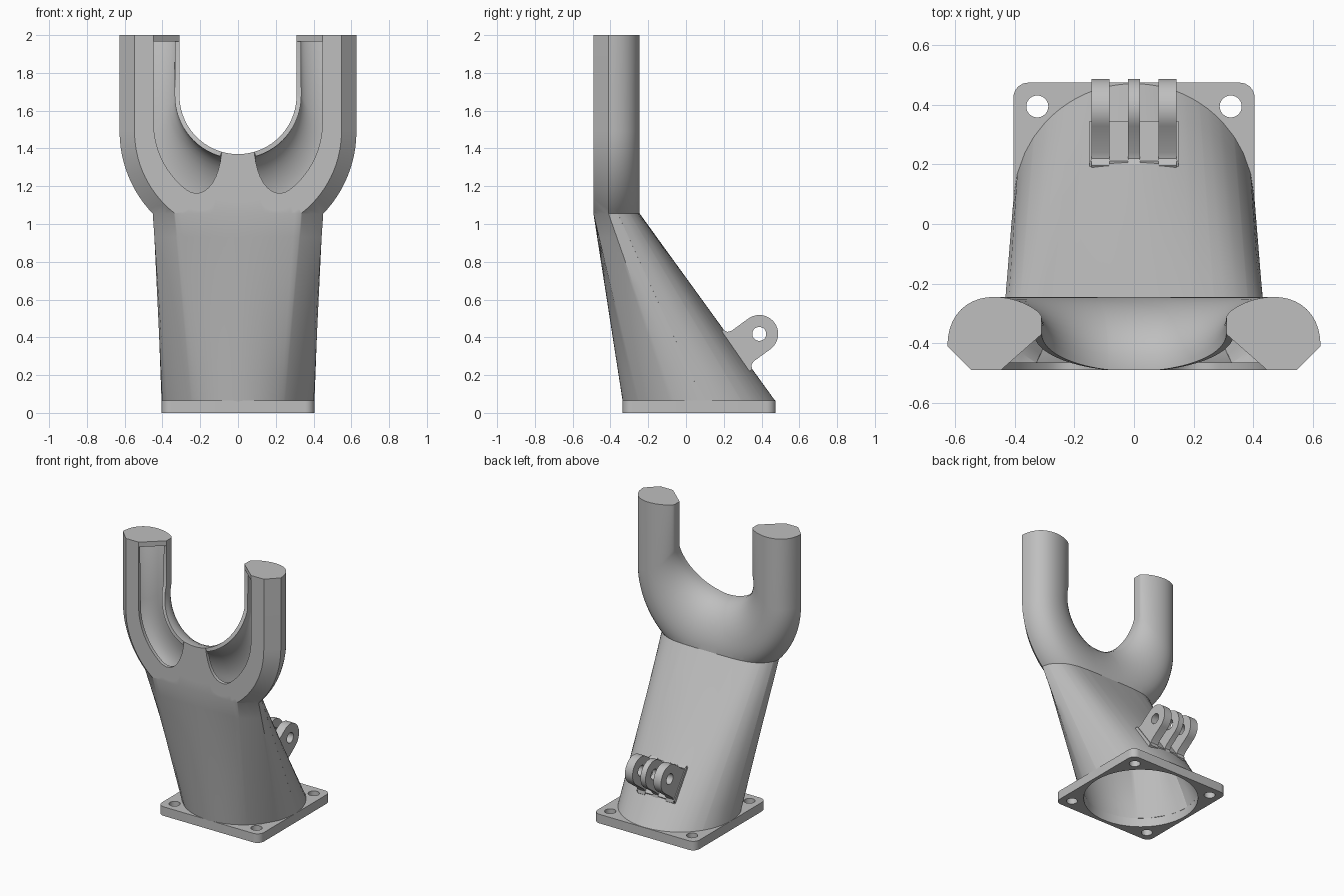
import bpy, bmesh
from math import sin, cos, pi, radians, sqrt, atan2
from mathutils import Matrix, Vector

if "Cube" in bpy.data.objects:
    bpy.data.objects.remove(bpy.data.objects["Cube"], do_unlink=True)

grey = bpy.data.materials.new("plain grey")
grey.use_nodes = True
grey.diffuse_color = (0.52, 0.52, 0.52, 1)
for node in grey.node_tree.nodes:
    if node.type == 'BSDF_PRINCIPLED':
        node.inputs["Base Color"].default_value = grey.diffuse_color


def finish(obj):
    """Apply modifiers or curve fill, then smooth the round surfaces."""
    bpy.ops.object.select_all(action='DESELECT')
    obj.select_set(True)
    bpy.context.view_layer.objects.active = obj
    bpy.ops.object.convert(target='MESH')
    bpy.ops.object.shade_smooth_by_angle(angle=radians(30))


def add(name, data):
    obj = bpy.data.objects.new(name, data)
    bpy.context.collection.objects.link(obj)
    data.materials.append(grey)
    return obj


def arc(cx, cy, r, a0, a1, n):
    return [(cx + r * cos(radians(a0 + (a1 - a0) * i / n)),
             cy + r * sin(radians(a0 + (a1 - a0) * i / n))) for i in range(n + 1)]


def circle(cx, cy, r, n=32):
    return arc(cx, cy, r, 0, 360, n)[:-1]


def plate(name, outlines, thickness, matrix):
    """Flat plate from an outline followed by its holes."""
    cu = bpy.data.curves.new(name, 'CURVE')
    cu.dimensions, cu.fill_mode, cu.extrude = '2D', 'BOTH', thickness / 2
    for pts in outlines:
        s = cu.splines.new('POLY')
        s.points.add(len(pts) - 1)
        for p, (x, y) in zip(s.points, pts):
            p.co = (x, y, 0, 1)
        s.use_cyclic_u = True
    obj = add(name, cu)
    obj.matrix_world = matrix
    finish(obj)


# Forked duct: a section swept round a U, open along the inner chamfers
TOP, LIP, JOINT = 2.0, 1.965, 1.055
SLOT_BEND, SLOT_END = 52, 74
FRONT, BACK = -0.49, -0.245


def place(w, y, phi, height=None):
    """w runs from the outer wall (0) to the inner wall (1) of the U."""
    r = 0.627 - 0.317 * w
    centre = 1.49 + 0.19 * max(0, (w - 0.25) / 0.75) ** 1.7
    z = centre - r * sin(phi) if height is None else height
    return (r * cos(phi), y, z)


def section(deg):
    a = min(deg, 180 - deg)
    f = min(1, sin(radians(a)) / sin(radians(SLOT_END)))
    k = min(1, max(0, (a - SLOT_BEND) / (SLOT_END - SLOT_BEND)))
    corner = 0.57 + 0.43 * (1 - sqrt(1 - k * k))
    inner = -0.37 + (FRONT + 0.37) * f
    pts = [(0, -0.41)]
    pts += [(0.25 + (corner - 0.25) * i / 4, FRONT) for i in range(5)]
    pts.append((1, inner))
    start = inner + 0.045 * (1 - f) + 0.01
    n = 20
    for i in range(n):
        t = pi * i / n
        base = start + (-0.41 - start) * i / n
        pts.append((0.5 + 0.5 * cos(t), base + (BACK - base) * sin(t)))
    return pts


CHAMFER = 5
half = [SLOT_BEND * i / 14 for i in range(15)]
half += [SLOT_BEND + (SLOT_END - SLOT_BEND) * sin(pi * i / 20) for i in range(1, 11)]
half += [SLOT_END + (90 - SLOT_END) * i / 5 for i in range(1, 6)]
stations = [(0, TOP), (0, LIP)] + [(a, None) for a in half]
stations += [(180 - a, None) for a in half[-2::-1]] + [(180, LIP), (180, TOP)]

bm = bmesh.new()
rings = [[bm.verts.new(place(w, y, radians(a), h)) for w, y in section(a)]
         for a, h in stations]
count = len(rings[0])
for s in range(len(rings) - 1):
    for i in range(count):
        if i == CHAMFER and 0 < s < len(rings) - 2:
            continue                      # the air slot
        j = (i + 1) % count
        bm.faces.new((rings[s][i], rings[s][j], rings[s + 1][j], rings[s + 1][i]))
bm.faces.new(rings[0])
bm.faces.new(rings[-1])
bmesh.ops.remove_doubles(bm, verts=bm.verts[:], dist=0.0002)
bmesh.ops.bisect_plane(bm, geom=bm.verts[:] + bm.edges[:] + bm.faces[:], dist=0.0001,
                       plane_co=(0, 0, JOINT), plane_no=(0, 0, 1), clear_inner=True)

# Sloping duct: from the cut end of the fork down to a circle
RADIUS, MID_Y, FOOT = 0.405, 0.07, 0.06


def angle(v):
    return atan2((v.co.y + 0.3675) / 0.1225, v.co.x / 0.45)


ring = sorted([v for v in bm.verts if abs(v.co.z - JOINT) < 0.0005], key=angle)
ends = [Vector((RADIUS * cos(angle(v)), MID_Y + RADIUS * sin(angle(v)), FOOT)) for v in ring]
tops = [v.co.copy() for v in ring]
STEPS = 8
for s in range(1, STEPS + 1):
    nxt = [bm.verts.new(a.lerp(b, s / STEPS)) for a, b in zip(tops, ends)]
    for i in range(len(ring)):
        j = (i + 1) % len(ring)
        bm.faces.new((ring[i], ring[j], nxt[j], nxt[i]))
    ring = nxt
bmesh.ops.recalc_face_normals(bm, faces=bm.faces[:])
cap = max(bm.faces, key=lambda f: f.calc_center_median().z)
if cap.normal.z < 0:
    bmesh.ops.reverse_faces(bm, faces=bm.faces[:])
mesh = bpy.data.meshes.new("forked_duct")
bm.to_mesh(mesh)
bm.free()
duct = add("forked_duct", mesh)
wall = duct.modifiers.new("wall", 'SOLIDIFY')
wall.thickness, wall.offset = 0.025, -1
finish(duct)

# Mounting flange with corner holes
SIZE, ROUND, BOLT = 0.405, 0.05, 0.325
outline = []
for q, (sx, sy) in enumerate([(1, 1), (-1, 1), (-1, -1), (1, -1)]):
    outline += arc(sx * (SIZE - ROUND), sy * (SIZE - ROUND), ROUND, q * 90, q * 90 + 90, 8)
holes = [circle(sx * BOLT, sy * BOLT, 0.037, 24) for sx in (-1, 1) for sy in (-1, 1)]
plate("mounting_flange", [outline, circle(0, 0, 0.38, 64)] + holes, 0.065,
      Matrix.Translation((0, MID_Y, 0.0325)))

# Hinge prongs standing square to the sloping back
out = Vector((0, 0.81, 0.59)).normalized()
side = Vector((1, 0, 0))
up = side.cross(out)


def hinge_frame(x):
    m = Matrix((out, up, side)).transposed().to_4x4()
    m.translation = (x, 0.388, 0.418)
    return m


def prong(depth):
    flare = [(-0.11, 0.1), (-0.13, 0.108), (-0.142, 0.13), (-depth, 0.13)]
    return arc(0, 0, 0.1, -90, 90, 24) + flare + [(d, -u) for d, u in flare[::-1]]


for name, x, width, depth in (("hinge_prong_right", -0.113, 0.06, 0.168),
                              ("hinge_prong_middle", 0, 0.04, 0.157),
                              ("hinge_prong_left", 0.113, 0.06, 0.168)):
    plate(name, [prong(depth), circle(0, 0, 0.037, 24)], width, hinge_frame(x))

# Low pad under the prongs
pad = [(-0.16, -0.125), (-0.135, -0.115), (-0.135, 0.115), (-0.16, 0.125)]
plate("hinge_pad", [pad], 0.3, hinge_frame(0))
